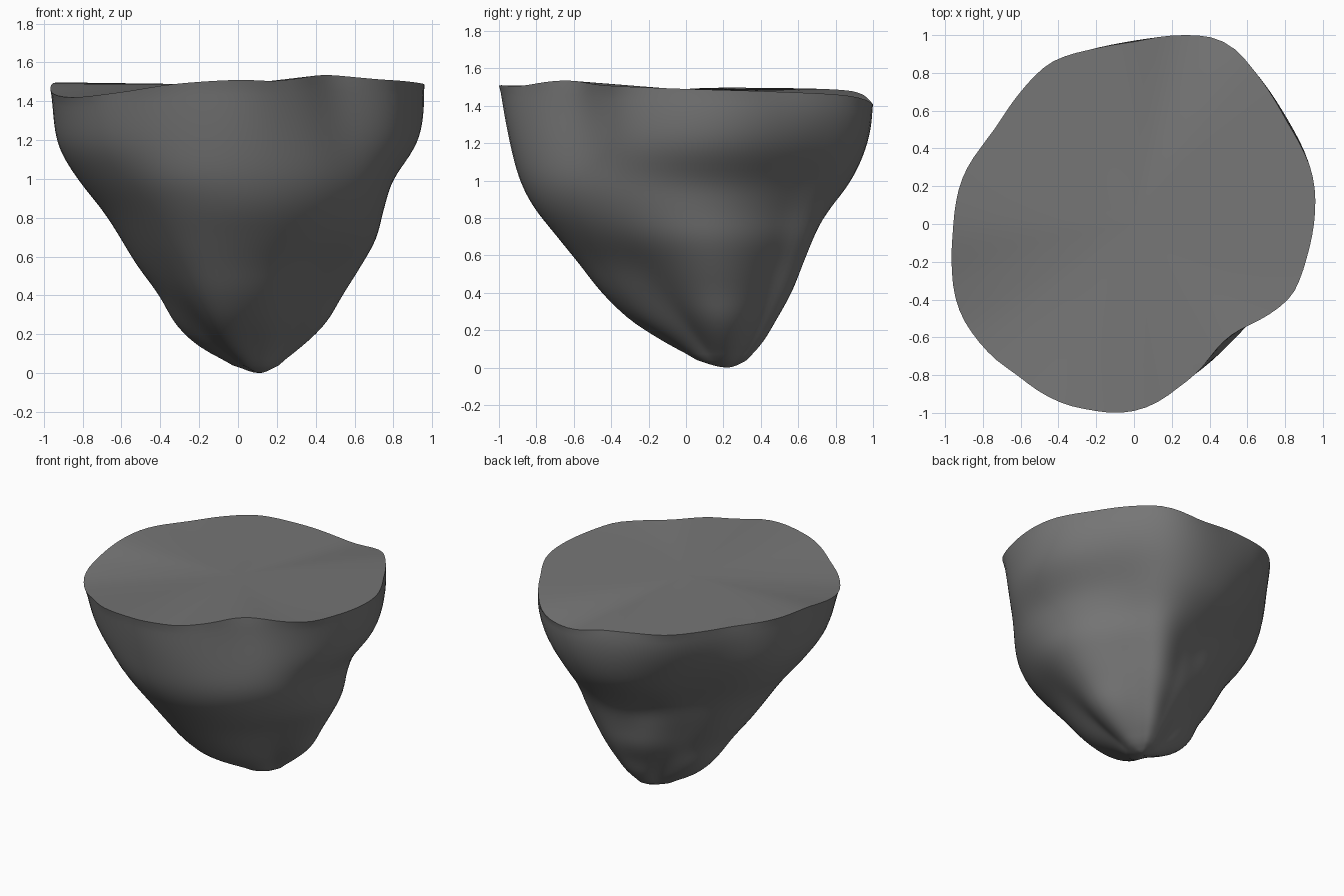
import bpy, bmesh, math

if "Cube" in bpy.data.objects:
    bpy.data.objects.remove(bpy.data.objects["Cube"])

TIP = (0.11, 0.22)
TOP = 1.48
SEGS = 96

# rim outline seen from above, counter-clockwise
RIM = [(.96, .1), (.955, .2), (.93, .31), (.88, .42), (.8, .56), (.66, .78), (.58, .88), (.5, .95),
       (.4, .99), (.27, 1), (.13, .99), (0, .965), (-.2, .93), (-.31, .905), (-.43, .86), (-.52, .79),
       (-.6, .7), (-.72, .53), (-.8, .42), (-.87, .32), (-.92, .21), (-.945, .1), (-.96, -.05),
       (-.965, -.23), (-.95, -.37), (-.91, -.49), (-.84, -.6), (-.74, -.71), (-.62, -.8), (-.48, -.9),
       (-.36, -.955), (-.23, -.985), (-.1, -1), (.02, -.985), (.13, -.94), (.23, -.87), (.34, -.78),
       (.43, -.67), (.5, -.6), (.58, -.55), (.68, -.5), (.77, -.44), (.84, -.37), (.89, -.26),
       (.92, -.16), (.95, -.02)]
# rim height by angle in degrees
RIM_Z = [(0, 1.49), (30, 1.475), (55, 1.455), (75, 1.405), (92, 1.45), (120, 1.485), (150, 1.495),
         (180, 1.49), (200, 1.44), (215, 1.42), (235, 1.45), (252, 1.49), (270, 1.51), (282, 1.505),
         (304, 1.535), (330, 1.51)]
# reach of the body per height, in these directions
ANGLES = [0, 43, 65, 90, 135, 180, 225, 248, 270, 315]
REACH = [(.04, [.20, .31, .35, .32, .17, .01, -.12, -.09, -.07, .03]),
         (.12, [.31, .39, .44, .39, .23, .18, .04, .09, .04, .10]),
         (.25, [.45, .48, .53, .45, .32, .32, .20, .30, .26, .22]),
         (.40, [.54, .56, .62, .53, .41, .40, .36, .455, .43, .355]),
         (.55, [.635, .63, .69, .57, .48, .51, .49, .575, .555, .49]),
         (.70, [.715, .70, .755, .63, .55, .60, .61, .69, .685, .64]),
         (.85, [.74, .73, .81, .74, .61, .69, .72, .80, .805, .74]),
         (1.0, [.77, .78, .88, .84, .68, .80, .83, .89, .88, .80]),
         (1.2, [.90, .90, .95, .91, .77, .92, .95, .95, .935, .82]),
         (1.48, [.955, 1.02, 1.0, .97, .89, .96, 1.02, 1.01, .995, .80])]


def hermite(pts, x):
    """Smooth curve through sorted (x, y) points."""
    n = len(pts)
    i = max(0, min(n - 2, next((k - 1 for k in range(1, n) if pts[k][0] >= x), n - 2)))

    def slope(k):
        a, b = pts[max(k - 1, 0)], pts[min(k + 1, n - 1)]
        return (b[1] - a[1]) / (b[0] - a[0])
    (x0, y0), (x1, y1) = pts[i], pts[i + 1]
    h = x1 - x0
    t = (x - x0) / h
    return (y0 * (2*t**3 - 3*t*t + 1) + slope(i) * h * (t**3 - 2*t*t + t)
            + y1 * (3*t*t - 2*t**3) + slope(i + 1) * h * (t**3 - t*t))


def periodic(pts):
    return [(a - 360, v) for a, v in pts] + pts + [(a + 360, v) for a, v in pts]


rim_r = periodic(sorted((math.degrees(math.atan2(y, x)) % 360, math.hypot(x, y)) for x, y in RIM))
rim_z = periodic(RIM_Z)


def centre(z):
    f = 1 - z / TOP
    return TIP[0] * f, TIP[1] * f


# radius about the drifting centre for each table row
ROWS = []
for z, vals in REACH:
    cx, cy = centre(z)
    ROWS.append((z, periodic([(d, v - cx * math.cos(math.radians(d)) - cy * math.sin(math.radians(d)))
                              for d, v in zip(ANGLES, vals)])))


def body_point(deg, z):
    prof = [(rz, hermite(row, deg)) for rz, row in ROWS]
    if z < .04:
        r = prof[0][1] * (z / .04) ** .6
    else:
        r = hermite(prof, z)
    # shallow hollow on the back
    r -= .035 * math.exp(-((deg - 106) / 16) ** 2 - ((z - .78) / .17) ** 2)
    # fade into the rim outline
    w = max(0, (z - .7) / (TOP - .7)) ** 2
    r += (hermite(rim_r, deg) - r) * w
    cx, cy = centre(z)
    a = math.radians(deg)
    lift = 1 + (hermite(rim_z, deg) / TOP - 1) * (z / TOP) ** 5
    return cx + r * math.cos(a), cy + r * math.sin(a), z * lift


# tapered rock body with a flat cap
bm = bmesh.new()
heights = [.004, .012, .025] + [.04 + (TOP - .04) * k / 44 for k in range(45)]
rings = [[bm.verts.new(body_point(360 * s / SEGS, z)) for s in range(SEGS)] for z in heights]
bottom = bm.verts.new((TIP[0], TIP[1], 0))
cap = bm.verts.new((0, 0, 1.485))
for s in range(SEGS):
    n = (s + 1) % SEGS
    bm.faces.new((bottom, rings[0][n], rings[0][s]))
    bm.faces.new((cap, rings[-1][s], rings[-1][n]))
    for a, b in zip(rings, rings[1:]):
        bm.faces.new((a[s], a[n], b[n], b[s]))
# soften small ripples below the rim
inner = [v for ring in rings[3:-1] for v in ring]
for _ in range(5):
    bmesh.ops.smooth_vert(bm, verts=inner, factor=.5, use_axis_x=True, use_axis_y=True)
mesh = bpy.data.meshes.new("rock")
bm.to_mesh(mesh)
bm.free()
rock = bpy.data.objects.new("rock", mesh)
bpy.context.collection.objects.link(rock)

# dark grey stone
stone = bpy.data.materials.new("dark_stone")
stone.diffuse_color = (.18, .18, .18, 1)
stone.use_nodes = True
stone.node_tree.nodes["Principled BSDF"].inputs["Base Color"].default_value = stone.diffuse_color
mesh.materials.append(stone)

bpy.context.view_layer.objects.active = rock
rock.select_set(True)
bpy.ops.object.shade_smooth_by_angle(angle=math.radians(40))
